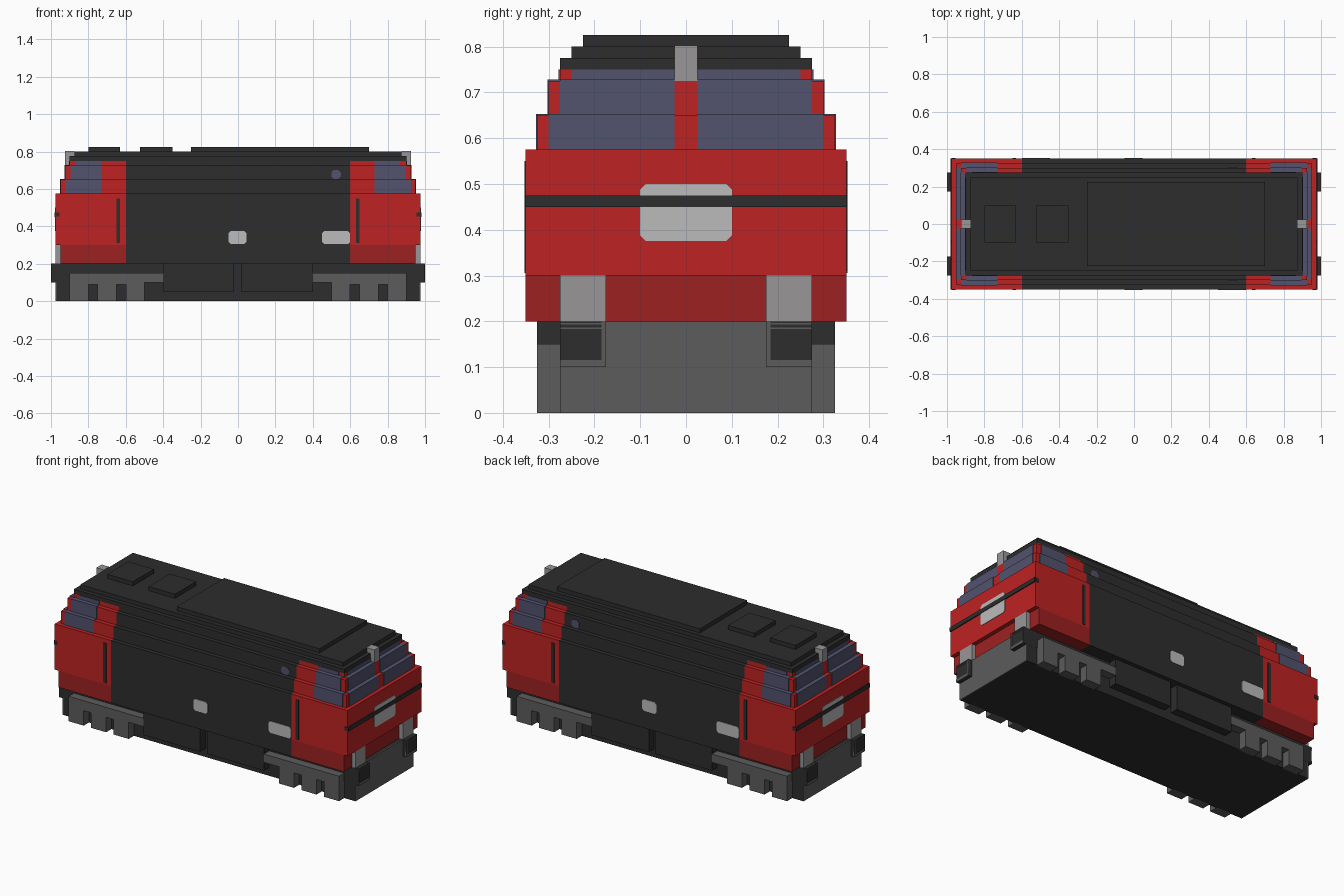
import bpy, bmesh, math
from mathutils import Vector

if "Cube" in bpy.data.objects:
    bpy.data.objects.remove(bpy.data.objects["Cube"])


def material(name, rgb):
    lin = [(c / 255 / 12.92 if c < 11 else ((c / 255 + 0.055) / 1.055) ** 2.4) for c in rgb]
    m = bpy.data.materials.new(name)
    m.use_nodes = True
    m.diffuse_color = (*lin, 1)
    m.node_tree.nodes["Principled BSDF"].inputs["Base Color"].default_value = (*lin, 1)
    return m


RED = material("bright red", (190, 34, 34))
LOW_RED = material("deep red", (157, 33, 33))
DARK = material("charcoal", (45, 45, 45))
GLASS = material("blue grey glass", (82, 82, 110))
FRAME = material("frame grey", (92, 92, 92))
LAMP = material("lamp grey", (152, 150, 150))
PLATE = material("pale grey", (187, 187, 187))


def finish(name, bm, mat):
    bmesh.ops.recalc_face_normals(bm, faces=bm.faces)
    me = bpy.data.meshes.new(name)
    bm.to_mesh(me)
    bm.free()
    me.materials.append(mat)
    ob = bpy.data.objects.new(name, me)
    bpy.context.collection.objects.link(ob)
    return ob


def box(name, x, y, z, mat):
    """Box from three (low, high) ranges, in any order."""
    bm = bmesh.new()
    bmesh.ops.create_cube(bm, size=1)
    for v in bm.verts:
        v.co = Vector([(a + b) / 2 + c * abs(b - a) for c, (a, b) in zip(v.co, (x, y, z))])
    return finish(name, bm, mat)


def prism(name, pts, axis, lo, hi, mat):
    """Extrude a flat outline (u, z) along x or y."""
    bm = bmesh.new()
    place = (lambda u, z: (lo, u, z)) if axis == "x" else (lambda u, z: (u, lo, z))
    face = bm.faces.new([bm.verts.new(place(u, z)) for u, z in pts])
    new = bmesh.ops.extrude_face_region(bm, geom=[face])["geom"]
    shift = Vector((hi - lo, 0, 0) if axis == "x" else (0, hi - lo, 0))
    bmesh.ops.translate(bm, vec=shift, verts=[g for g in new if isinstance(g, bmesh.types.BMVert)])
    return finish(name, bm, mat)


def clipped(u0, u1, z0, z1, c):
    """Rectangle outline with cut corners."""
    return [(u0 + c, z0), (u1 - c, z0), (u1, z0 + c), (u1, z1 - c),
            (u1 - c, z1), (u0 + c, z1), (u0, z1 - c), (u0, z0 + c)]


def side(s, a, b):
    return (s * a, s * b)


ENDS = ((1, "right"), (-1, "left"))
SIDES = ((-1, "front"), (1, "back"))
CAB = 0.60      # where the cab colour begins
T = 0.003       # thickness of painted plates

# Engine room: stepped body between the cabs (half width, bottom, top)
for i, (hy, z0, z1) in enumerate([(.35, .2, .575), (.325, .575, .65), (.30, .65, .725), (.275, .725, .75)]):
    box(f"engine_room_{i}", (-CAB, CAB), (-hy, hy), (z0, z1), DARK)

# Roof steps and hatches
box("roof_lower", (-.90, .90), (-.275, .275), (.75, .775), DARK)
box("roof_upper", (-.875, .875), (-.25, .25), (.775, .80), DARK)
box("roof_long_panel", (-.25, .70), (-.225, .225), (.80, .825), DARK)
box("roof_hatch_outer", (-.80, -.63), (-.10, .10), (.80, .825), DARK)
box("roof_hatch_inner", (-.525, -.35), (-.10, .10), (.80, .825), DARK)

# Cabs at both ends
for e, en in ENDS:
    box(f"{en}_cab_skirt", side(e, CAB, .95), (-.35, .35), (.2, .3), LOW_RED)
    box(f"{en}_cab_body", side(e, CAB, .975), (-.35, .35), (.3, .575), RED)
    # Stepped cab top: end x, half width, bottom, top, window limit in x and in y
    tiers = [(.95, .325, .575, .65, .925, .30),
             (.925, .30, .65, .725, .895, .275),
             (.90, .275, .725, .75, .865, .25)]
    for i, (ex, hy, z0, z1, wx, wy) in enumerate(tiers):
        box(f"{en}_cab_tier_{i}", side(e, CAB, ex), (-hy, hy), (z0, z1), RED)
        top = z1 + (T if i < 2 else 0)
        for s, sn in SIDES:
            box(f"{en}_{sn}_side_window_{i}", side(e, .73, wx), side(s, hy - .03, hy + T), (z0, top), GLASS)
            box(f"{en}_{sn}_windscreen_{i}", side(e, ex - .03, ex + T), side(s, .025, wy), (z0, top), GLASS)

    # Roof headlight, end plate and stripe
    box(f"{en}_headlight", side(e, .875, .925), (-.025, .025), (.725, .802), LAMP)
    prism(f"{en}_end_plate", clipped(-.10, .10, .375, .50, .012), "x", e * .97, e * (.975 + T), PLATE)
    box(f"{en}_end_stripe", side(e, .96, .975 + 2 * T), (-.35, .35), (.45, .475), DARK)

    # Grey end wall of the underframe
    box(f"{en}_end_wall", side(e, .97, .975), (-.275, .275), (0, .2), FRAME)

    for s, sn in SIDES:
        tag = f"{en}_{sn}"
        # Stripe end, door handle, low lamp
        box(f"{tag}_stripe_end", side(e, .955, .975), side(s, .34, .35 + T), (.452, .474), DARK)
        box(f"{tag}_door_rail", side(e, .63, .65), side(s, .34, .35 + T), (.31, .55), DARK)
        box(f"{tag}_low_lamp", side(e, .94, .975), side(s, .175, .275), (.2, .3), LAMP)
        # Buffer with grey edging on its face
        box(f"{tag}_buffer", side(e, .90, .998), side(s, .175, .2755), (.1, .2), DARK)
        box(f"{tag}_buffer_edge", side(e, .99, 1.0), side(s, .175, .184), (.1, .2), FRAME)
        box(f"{tag}_buffer_base", side(e, .99, 1.0), side(s, .184, .275), (.1, .116), FRAME)
        for k, z in enumerate((.183, .193)):
            box(f"{tag}_buffer_line_{k}", side(e, .99, 1.0), side(s, .184, .275), (z, z + .003), FRAME)
        # Bogie side frame: a bar with three axle boxes
        comb = [(.40, .15), (.40, .10), (.50, .10), (.50, 0), (.60, 0), (.60, .09), (.65, .09), (.65, 0),
                (.75, 0), (.75, .09), (.80, .09), (.80, 0), (.90, 0), (.90, .15)]
        prism(f"{tag}_bogie_frame", [(e * u, z) for u, z in comb], "y", s * .27, s * .325, FRAME)

# Underframe and tanks
box("underframe", (-.97, .97), (-.275, .275), (0, .2), DARK)
for s, sn in SIDES:
    box(f"{sn}_tank_left", (-.40, -.025), side(s, .27, .325), (.05, .2), DARK)
    box(f"{sn}_tank_right", (.02, .40), side(s, .27, .325), (.05, .2), DARK)
    # Side plates and round window
    y0, y1 = s * .34, s * (.35 + T)
    prism(f"{sn}_small_plate", clipped(-.05, .045, .305, .375, .012), "y", y0, y1, PLATE)
    a, b = sorted((-s * .45, -s * .60))
    prism(f"{sn}_number_plate", clipped(a, b, .305, .375, .012), "y", y0, y1, PLATE)
    prism(f"{sn}_porthole", clipped(.50, .55, .652, .702, .014), "y", s * .29, s * (.30 + T), GLASS)
